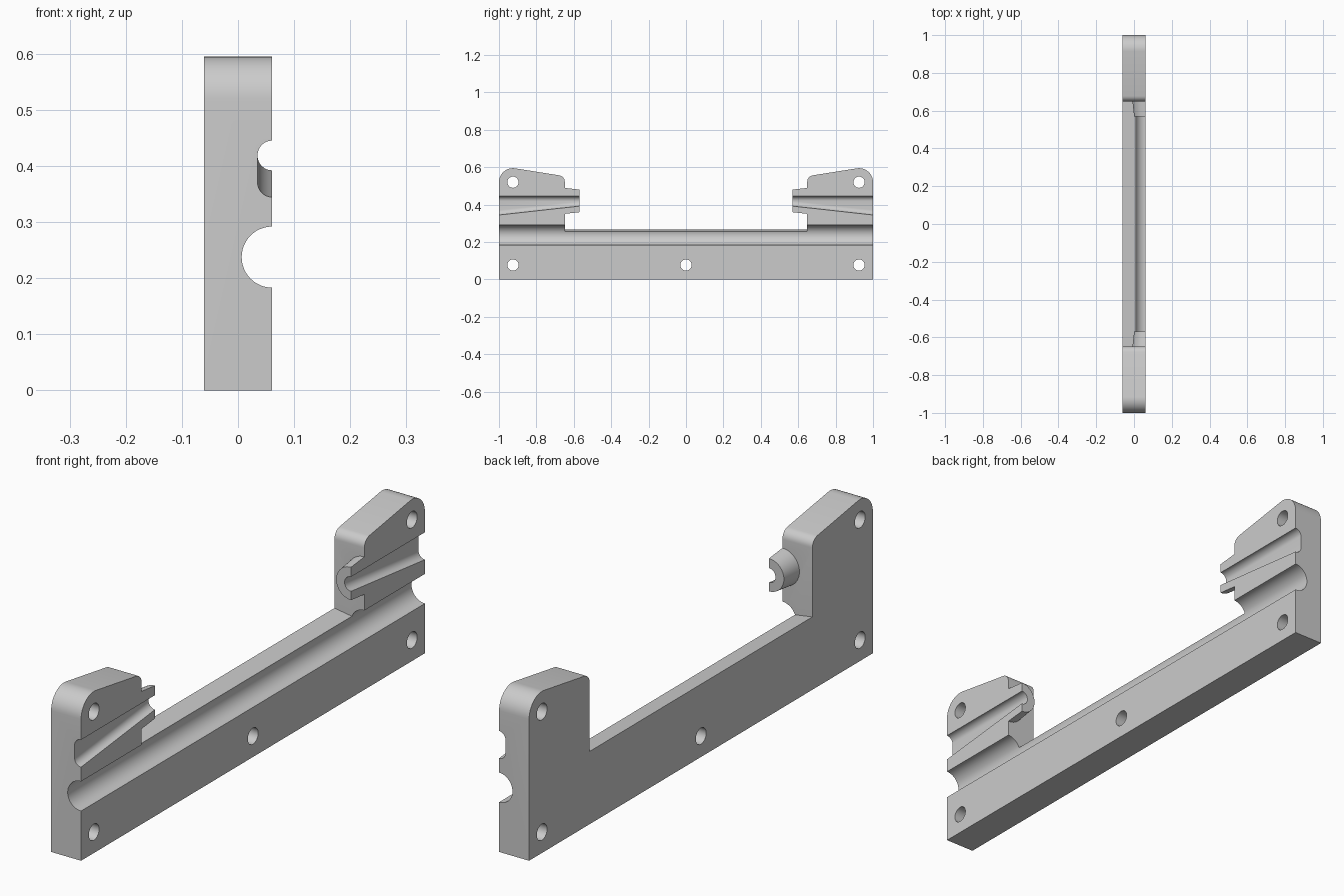
import bpy, bmesh
from math import sin, cos, pi, radians

cube = bpy.data.objects.get("Cube")
if cube:
    bpy.data.objects.remove(cube, do_unlink=True)

HALF_T = 0.061     # half thickness of the plate
TOWER_Y = 0.648    # inner wall of each tower
BAR_Z = 0.268      # top of the bar at its back edge

grey = bpy.data.materials.new("plain_grey")
grey.use_nodes = True
COLOUR = (0.6, 0.6, 0.6, 1)
grey.diffuse_color = COLOUR
grey.node_tree.nodes["Principled BSDF"].inputs["Base Color"].default_value = COLOUR


def arc(cx, cy, r, start, end, n):
    """Points on an arc, angles in degrees."""
    steps = [radians(start + (end - start) * i / n) for i in range(n + 1)]
    return [(cx + r * cos(a), cy + r * sin(a)) for a in steps]


def loft(name, sections):
    """Solid between two matching rings of 3D points."""
    bm = bmesh.new()
    a, b = [[bm.verts.new(p) for p in ring] for ring in sections]
    bm.faces.new(a)
    bm.faces.new(b)
    for i in range(len(a)):
        j = (i + 1) % len(a)
        bm.faces.new((a[i], a[j], b[j], b[i]))
    bmesh.ops.recalc_face_normals(bm, faces=bm.faces)
    mesh = bpy.data.meshes.new(name)
    bm.to_mesh(mesh)
    bm.free()
    mesh.materials.append(grey)
    obj = bpy.data.objects.new(name, mesh)
    bpy.context.collection.objects.link(obj)
    return obj


def along_y(name, ring_a, ya, ring_b, yb):
    return loft(name, [[(x, y, z) for x, z in ring] for ring, y in ((ring_a, ya), (ring_b, yb))])


def apply_boolean(body, tool, operation):
    """Apply a boolean and remove its tool."""
    tool.hide_render = True
    mod = body.modifiers.new(tool.name, 'BOOLEAN')
    mod.object, mod.operation, mod.solver = tool, operation, 'EXACT'
    bpy.context.view_layer.objects.active = body
    bpy.ops.object.modifier_apply(modifier=mod.name)
    bpy.data.objects.remove(tool, do_unlink=True)


# Plate outline: a low bar with a tower at each end
right_half = [(1, 0)]
right_half += arc(0.925, 0.52, 0.075, 0, 98, 12)
right_half += arc(TOWER_Y + 0.035, 0.522, 0.035, 98, 180, 8)
right_half += [(TOWER_Y, BAR_Z)]
outline = right_half + [(-y, z) for y, z in reversed(right_half)]


def plate_ring(x, bar_z):
    return [(x, y, bar_z if z == BAR_Z else z) for y, z in outline]


# The bar top slopes slightly towards the grooved face
plate = loft("grooved_plate", [plate_ring(-HALF_T, BAR_Z), plate_ring(HALF_T, BAR_Z - 0.019)])

# Tapered half-round spouts on the inner tower walls
for s in (-1, 1):
    apply_boolean(plate, along_y("spout", arc(HALF_T, 0.42, 0.0705, 90, 270, 24), s * 0.66,
                                 arc(HALF_T, 0.42, 0.0605, 90, 270, 24), s * 0.57), 'UNION')

# Long round groove
ring = arc(HALF_T, 0.2375, 0.0545, 0, 352.5, 47)
apply_boolean(plate, along_y("long_groove", ring, -1.1, ring, 1.1), 'DIFFERENCE')


# Upper grooves: a round channel whose floor drops towards the outer end
def slot(drop):
    r = 0.0262
    return arc(HALF_T, 0.419, r, 0, 180, 16) + arc(HALF_T, 0.419 - drop, r, 180, 360, 16)


for s in (-1, 1):
    apply_boolean(plate, along_y("tapered_groove", slot(0.0002), s * 0.565,
                                 slot(0.0486), s * 1.002), 'DIFFERENCE')

# Screw holes
for y, z in ((-0.925, 0.52), (0.925, 0.52), (-0.925, 0.077), (0, 0.077), (0.925, 0.077)):
    rings = [[(x, p, q) for p, q in arc(y, z, 0.03, 0, 348.75, 31)] for x in (-0.1, 0.1)]
    apply_boolean(plate, loft("screw_hole", rings), 'DIFFERENCE')

# Smooth curves with crisp edges
bpy.ops.object.select_all(action='DESELECT')
plate.select_set(True)
bpy.context.view_layer.objects.active = plate
bpy.ops.object.shade_smooth_by_angle(angle=radians(30))
